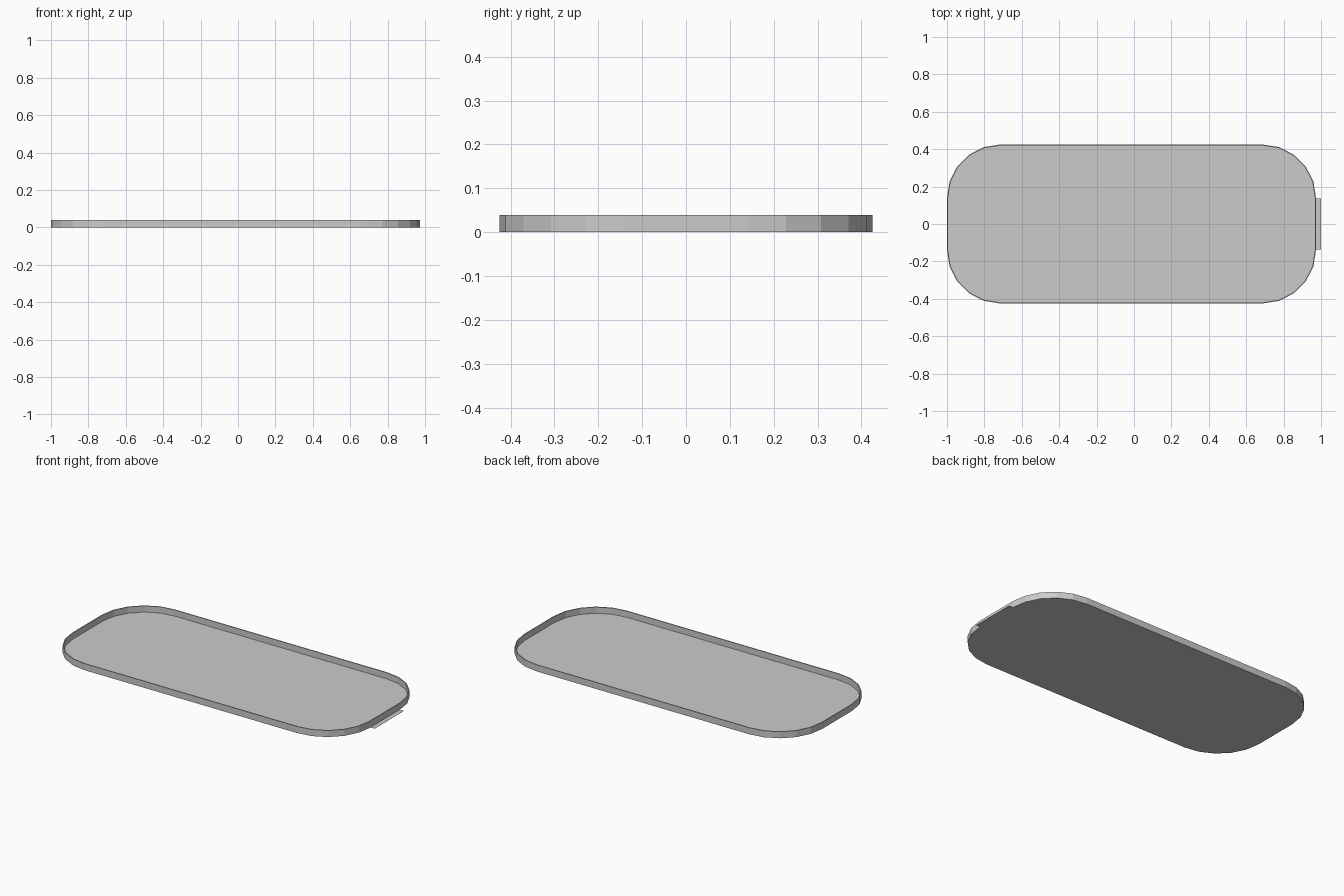
import bpy, bmesh
from math import cos, sin, pi

if "Cube" in bpy.data.objects:
    bpy.data.objects.remove(bpy.data.objects["Cube"])

CX, HX, HY, R, SEG = -0.0135, 0.9865, 0.425, 0.285, 5


def outline(inset):
    """Rounded rectangle, counter-clockwise, five flats per corner."""
    pts = []
    for k, (sx, sy) in enumerate([(1, 1), (-1, 1), (-1, -1), (1, -1)]):
        for i in range(SEG + 1):
            a = (k + i / SEG) * pi / 2
            pts.append((CX + sx * (HX - R) + (R - inset) * cos(a),
                        sy * (HY - R) + (R - inset) * sin(a)))
    return pts


def finish(bm, name):
    bmesh.ops.recalc_face_normals(bm, faces=bm.faces)
    me = bpy.data.meshes.new(name)
    bm.to_mesh(me)
    bm.free()
    ob = bpy.data.objects.new(name, me)
    bpy.context.collection.objects.link(ob)
    return ob


# Tray: underside, outer wall, thin rim, inner wall, floor
bm = bmesh.new()
rings = [[bm.verts.new((x, y, z)) for x, y in outline(inset)]
         for inset, z in [(0, 0), (0, 0.039), (0.006, 0.039), (0.006, 0.002)]]
n = len(rings[0])
for a, b in zip(rings, rings[1:]):
    for i in range(n):
        j = (i + 1) % n
        bm.faces.new((a[i], a[j], b[j], b[i]))
bm.faces.new(rings[0][::-1])
bm.faces.new(rings[-1])
finish(bm, "tray")

# Thin pull tab at the right end, level with the underside
bm = bmesh.new()
bmesh.ops.create_cube(bm, size=1)
bmesh.ops.scale(bm, vec=(0.027, 0.275, 0.001), verts=bm.verts)
bmesh.ops.translate(bm, vec=(0.9865, 0.0, 0.0005), verts=bm.verts)
finish(bm, "pull_tab")
